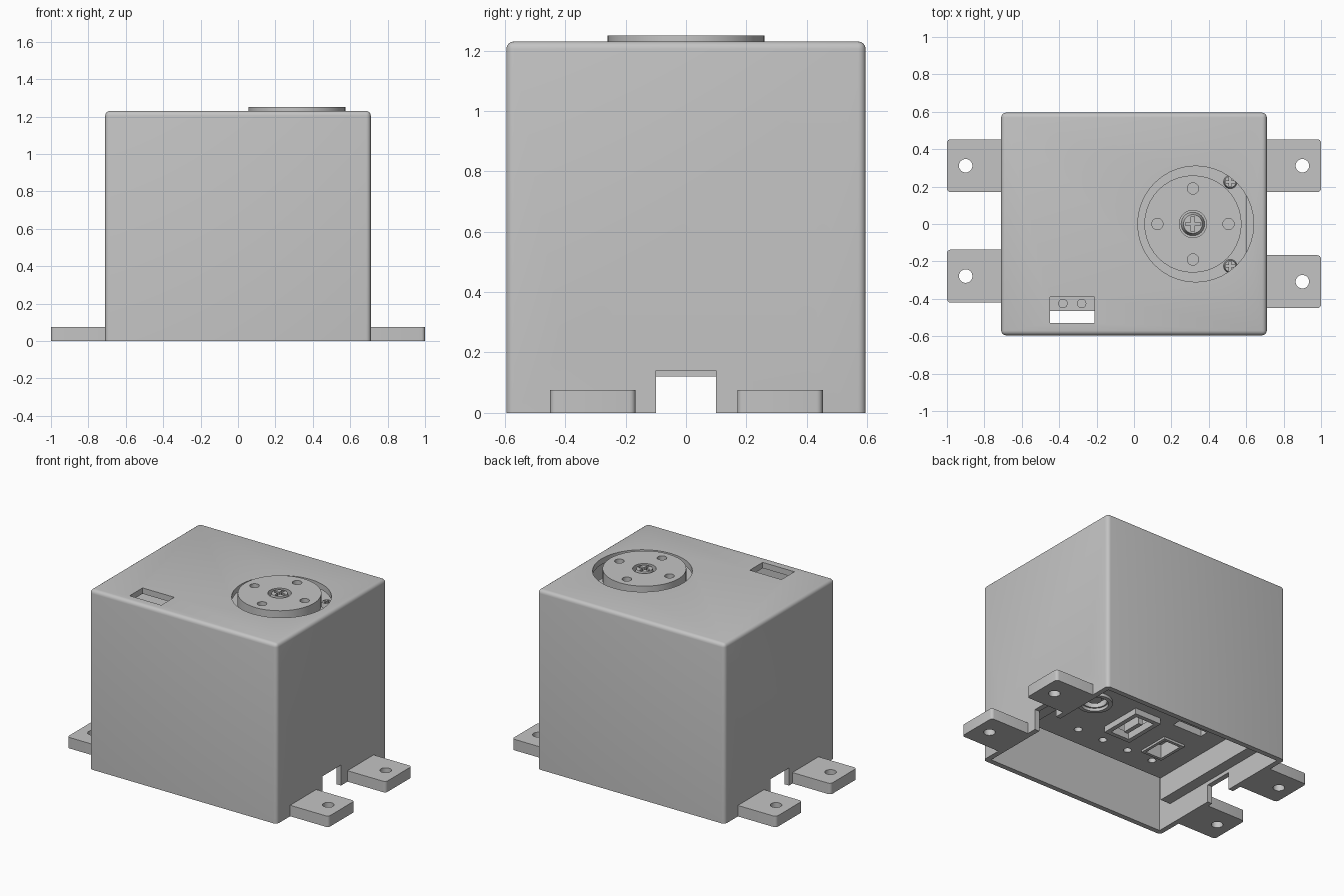
import bpy, bmesh, math
from mathutils import Vector, Matrix

if "Cube" in bpy.data.objects:
    bpy.data.objects.remove(bpy.data.objects["Cube"], do_unlink=True)

grey = bpy.data.materials.new("mid grey")
grey.use_nodes = True
grey.diffuse_color = (0.55, 0.55, 0.55, 1)
grey.node_tree.nodes["Principled BSDF"].inputs["Base Color"].default_value = (0.55, 0.55, 0.55, 1)


def finish(bm, name):
    bmesh.ops.recalc_face_normals(bm, faces=bm.faces)
    mesh = bpy.data.meshes.new(name)
    bm.to_mesh(mesh)
    bm.free()
    mesh.materials.append(grey)
    obj = bpy.data.objects.new(name, mesh)
    bpy.context.collection.objects.link(obj)
    return obj


def box(name, x, y, z, radius=0, pick=None):
    """Box from (min, max) ranges; edges chosen by pick are rounded."""
    bm = bmesh.new()
    bmesh.ops.create_cube(bm, size=1)
    lo, hi = Vector((x[0], y[0], z[0])), Vector((x[1], y[1], z[1]))
    for v in bm.verts:
        v.co = Vector([(a + b) / 2 + c * (b - a) for a, b, c in zip(lo, hi, v.co)])
    if radius:
        edges = [e for e in bm.edges if pick(*[v.co for v in e.verts])]
        bmesh.ops.bevel(bm, geom=edges, offset=radius, segments=4, profile=0.5,
                        affect='EDGES')
    return finish(bm, name)


def rod(name, x, y, z, r, axis='Z', top=None):
    """Cylinder along an axis; the range belongs to that axis."""
    bm = bmesh.new()
    span = x if axis == 'X' else z
    bmesh.ops.create_cone(bm, cap_ends=True, segments=40, radius1=r,
                          radius2=r if top is None else top, depth=span[1] - span[0])
    mid = sum(span) / 2
    if axis == 'X':
        bm.transform(Matrix.Translation((mid, y, z)) @ Matrix.Rotation(math.pi / 2, 4, 'Y'))
    else:
        bm.transform(Matrix.Translation((x, y, mid)))
    return finish(bm, name)


def boolean(obj, *tools, op='DIFFERENCE'):
    for tool in tools:
        mod = obj.modifiers.new("cut", 'BOOLEAN')
        mod.operation, mod.solver, mod.object = op, 'EXACT', tool
        bpy.context.view_layer.objects.active = obj
        bpy.ops.object.modifier_apply(modifier=mod.name)
        bpy.data.objects.remove(tool, do_unlink=True)
    return obj


AX = 0.315      # output axis
FLOOR = 0.30    # underside of the motor

# Open-bottomed cover with rounded top and corner edges
cover = box("cover", (-.71, .71), (-.595, .595), (0, 1.23), .025,
            lambda a, b: max(a.z, b.z) > 1)
boolean(cover,
        box("cavity", (-.675, .675), (-.56, .56), (-.1, 1.19)),
        rod("dial_opening", .33, 0, (1.1, 1.3), .31),
        box("plug_window", (-.45, -.21), (-.53, -.39), (1.1, 1.3)),
        box("left_notch", (.6, .8), (-.1, .1), (-.1, .14)),
        box("right_notch", (-.8, -.6), (-.1, .1), (-.1, .12)))

# Screw blocks inside both end walls
for side, label in ((1, "left"), (-1, "right")):
    xs = sorted((side * .6, side * .68))
    block = box(label + "_screw_block", xs, (-.46, .46), (.145, FLOOR + .02))
    for y in (-.38, .38):
        boolean(block, rod("screw_bore", (-1, 1), y, .215, .04, 'X'))
for y in (-.38, .38):
    boolean(cover, rod("screw_bore", (-1, 1), y, .215, .04, 'X'))

# Mounting tabs with rounded outer corners
for side, y0, label in ((1, .17, "back_left"), (1, -.45, "front_left"),
                        (-1, .17, "back_right"), (-1, -.42, "front_right")):
    tab = box(label + "_tab", sorted((side * .69, side)), (y0, y0 + .283), (0, .075), .02,
              lambda a, b: abs(a.z - b.z) > .01 and abs(a.x) > .9)
    boolean(tab, rod("tab_hole", side * .9, y0 + .1415, (-.1, .2), .036))

# Motor body with sockets and screw holes underneath
motor = box("motor_body", (-.6, .595), (-.465, .465), (FLOOR, 1.13))
boolean(motor,
        box("socket_cut", (-.43, -.31), (-.255, -.075), (.2, FLOOR + .08)),
        box("slot_cut", (-.46, -.24), (.09, .15), (.2, FLOOR + .06)),
        box("connector_cut", (-.11, .05), (-.18, .08), (.2, FLOOR + .06)),
        rod("shaft_cut", AX, 0, (.2, FLOOR + .04), .075))
for i in range(4):
    boolean(motor, rod("base_hole", .17 - .197 * i, -.33, (.2, FLOOR + .06), .025))


def frame(name, x, y, wall, drop):
    ring = box(name, x, y, (FLOOR - drop, FLOOR + .01))
    boolean(ring, box("frame_cut", (x[0] + wall, x[1] - wall),
                      (y[0] + wall, y[1] - wall), (0, 1)))


frame("socket_rim", (-.45, -.29), (-.275, -.055), .02, .015)
frame("connector_rim", (-.13, .07), (-.2, .10), .03, .04)
box("connector_tongue", (-.05, -.02), (-.12, .02), (FLOOR - .04, FLOOR + .07))
shaft_ring = rod("shaft_ring", AX, 0, (FLOOR - .02, FLOOR + .01), .11)
boolean(shaft_ring, rod("ring_cut", AX, 0, (0, 1), .085))
rod("shaft_end", AX, 0, (FLOOR + .01, FLOOR + .05), .045)

# Raised hub under the dial and the case screws beside it
rod("hub", AX, 0, (1.12, 1.17), .22)
for y, label in ((.225, "back"), (-.225, "front")):
    screw = rod(label + "_case_screw", .515, y, (1.12, 1.16), .038, top=.03)
    for w, h in ((.025, .006), (.006, .025)):
        boolean(screw, box("cross", (.515 - w, .515 + w), (y - h, y + h), (1.145, 1.2)))

# Plug pins seen through the window
for i in range(2):
    rod("plug_pin", -.38 + .1 * i, -.425, (1.12, 1.15), .025)

# Output dial with four holes and a sunken centre
dial = rod("output_dial", AX, 0, (1.165, 1.25), .26)
boolean(dial, rod("centre_cut", AX, 0, (1.21, 1.3), .073))
for i in range(4):
    a = i * math.pi / 2
    boolean(dial, rod("dial_hole", AX + .19 * math.cos(a), .19 * math.sin(a), (1.19, 1.3), .03))

# Cross-head centre screw
screw = rod("centre_screw", AX, 0, (1.2, 1.25), .066, top=.05)
for w, h in ((.04, .009), (.009, .04)):
    boolean(screw, box("cross", (AX - w, AX + w), (-h, h), (1.225, 1.3)))

# Smooth the round surfaces and keep the edges crisp
bpy.ops.object.select_all(action='DESELECT')
for obj in bpy.context.collection.objects:
    if obj.type == 'MESH' and grey.name in obj.data.materials:
        obj.select_set(True)
        bpy.context.view_layer.objects.active = obj
bpy.ops.object.shade_smooth_by_angle(angle=math.radians(35))
